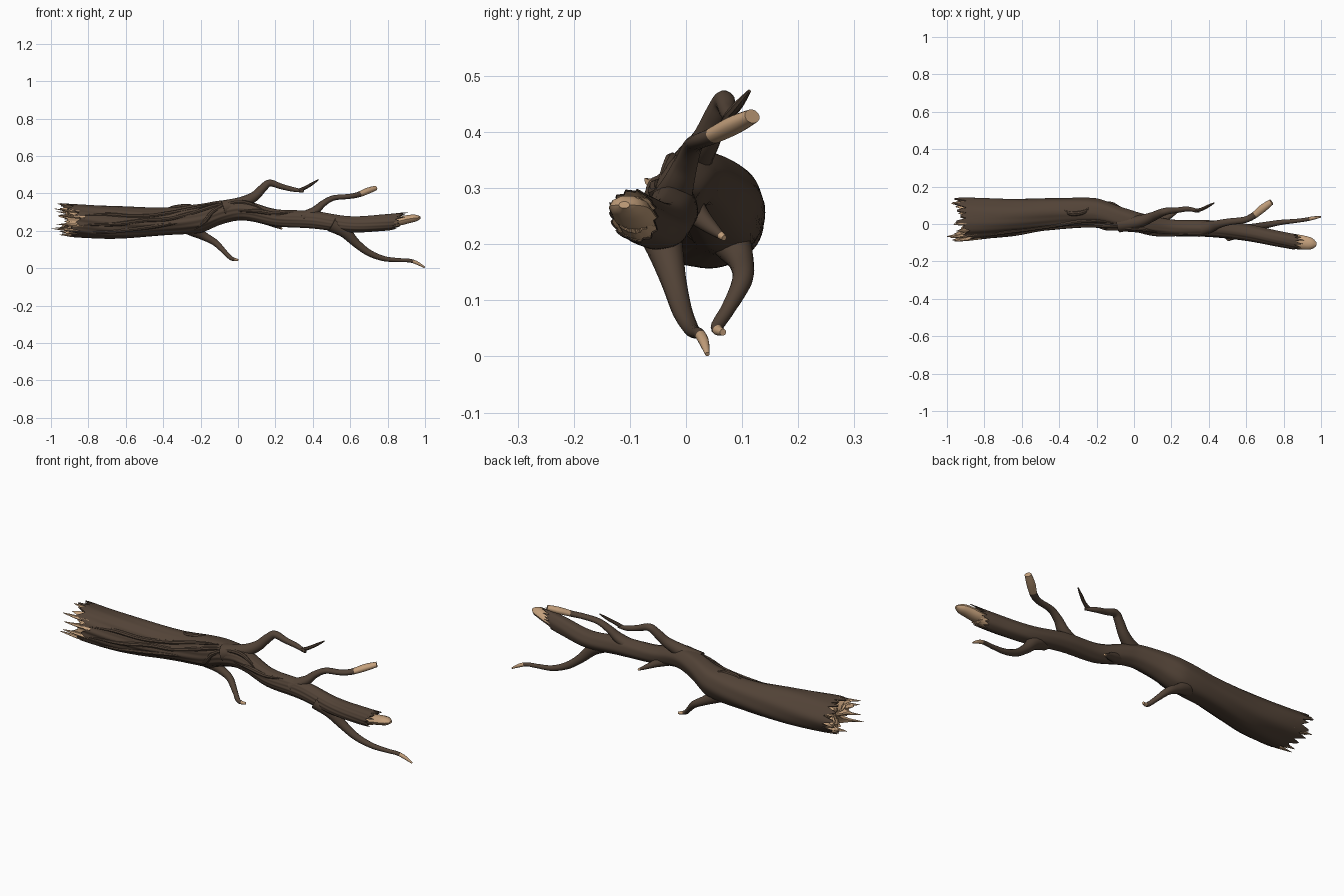
import bpy, bmesh, math, random
from mathutils import Vector

if "Cube" in bpy.data.objects:
    bpy.data.objects.remove(bpy.data.objects["Cube"])

random.seed(7)

def material(name, colour):
    m = bpy.data.materials.new(name)
    m.diffuse_color = (*colour, 1)
    m.use_nodes = True
    m.node_tree.nodes["Principled BSDF"].inputs["Base Color"].default_value = m.diffuse_color
    return m

BARK = material("dark bark", (0.085, 0.056, 0.038))
WOOD = material("pale wood", (0.55, 0.35, 0.20))

def spline(points, t):
    """Catmull-Rom value of a list of tuples at t, in segments."""
    n = len(points) - 1
    t = min(max(t, 0), n - 1e-6)
    i = int(t)
    f = t - i
    a, b, c, d = (points[min(max(i + k, 0), n)] for k in (-1, 0, 1, 2))
    return [q + 0.5 * f * (r - p + f * (2*p - 5*q + 4*r - s + f * (3*(q - r) + s - p)))
            for p, q, r, s in zip(a, b, c, d)]

def loft(name, rings, row_mats):
    """Skin closed rings of points, capping both ends."""
    bm = bmesh.new()
    rows = [[bm.verts.new(p) for p in ring] for ring in rings]
    n = len(rows[0])
    for k in range(len(rows) - 1):
        for j in range(n):
            f = bm.faces.new((rows[k][j], rows[k][(j+1) % n], rows[k+1][(j+1) % n], rows[k+1][j]))
            f.material_index = row_mats[k]
    bm.faces.new(rows[0]).material_index = row_mats[0]
    bm.faces.new(rows[-1]).material_index = row_mats[-1]
    bmesh.ops.recalc_face_normals(bm, faces=bm.faces)
    me = bpy.data.meshes.new(name)
    bm.to_mesh(me)
    bm.free()
    me.materials.append(BARK)
    me.materials.append(WOOD)
    ob = bpy.data.objects.new(name, me)
    bpy.context.collection.objects.link(ob)
    bpy.context.view_layer.objects.active = ob
    ob.select_set(True)
    bpy.ops.object.shade_smooth_by_angle(angle=math.radians(40))
    ob.select_set(False)

def tube(name, pts, pale_from=9, sides=14, steps=6, flat=1.0):
    """Tapered tube through (x, y, z, radius); pale beyond x = pale_from."""
    total = (len(pts) - 1) * steps
    vals = [spline(pts, k / steps) for k in range(total + 1)]
    rings, mats = [], []
    for k, v in enumerate(vals):
        p = Vector(v[:3])
        tan = (Vector(vals[min(k+1, total)][:3]) - Vector(vals[max(k-1, 0)][:3])).normalized()
        side = tan.cross(Vector((0, 0, 1))).normalized()
        up = side.cross(tan)
        r = max(v[3], 0.001)
        rings.append([p + r * (math.cos(a) * side + flat * math.sin(a) * up)
                      for a in (2 * math.pi * j / sides for j in range(sides))])
        mats.append(1 if p.x > pale_from else 0)
    loft(name, rings, mats)

# Trunk sections: x, y, z, half width, half height
TRUNK = [(-1.05, .015, .268, .122, .084), (-.85, .025, .252, .112, .088),
         (-.65, .04, .243, .095, .087), (-.4, .06, .248, .08, .074),
         (-.2, .06, .267, .078, .077), (-.08, .03, .302, .065, .063),
         (.03, .007, .311, .052, .054), (.2, -.02, .27, .044, .046),
         (.4, -.025, .258, .044, .047), (.6, -.045, .233, .045, .043),
         (.8, -.083, .245, .042, .044), (.95, -.105, .262, .041, .04)]

def section(x):
    for i in range(len(TRUNK) - 1):
        if x <= TRUNK[i+1][0] or i == len(TRUNK) - 2:
            f = (x - TRUNK[i][0]) / (TRUNK[i+1][0] - TRUNK[i][0])
            return spline(TRUNK, i + f)[1:]

def surface(x, a, scale=1.0):
    """Point on the trunk; angle 0 is back, 90 degrees is up, 180 is front."""
    y, z, ry, rz = section(x)
    lump = 1 + .025 * math.sin(3*a + 5*x) + .015 * math.sin(7*a - 8*x)
    front = max(0, -math.cos(a))
    lump += .025 * front * math.sin(15*a + 4 * math.sin(4*x))
    return Vector((x, y + ry * scale * lump * math.cos(a), z + rz * scale * lump * math.sin(a)))

# Trunk with jagged bark rims and torn wood inside both ends
N = 72
ANG = [2 * math.pi * j / N for j in range(N)]

def jag(size):
    """Sawtooth splinter lengths around the rim."""
    out = []
    while len(out) < N:
        w, h = random.randint(3, 6), random.uniform(.35, 1) * size
        out += [h * (1 - abs(2 * k / w - 1)) for k in range(w)]
    return out[:N]

jl, jr, jc, jd = jag(.085), jag(.06), jag(.09), jag(.05)
left = [-.895 + .06 * max(0, -math.cos(a - .2)) - j for a, j in zip(ANG, jl)]
right = [.835 + .025 * math.sin(a) + j for a, j in zip(ANG, jr)]
rings = [[surface(-.89, a, .08) for a in ANG],
         [surface(-.89 - .7 * j, a, .35) for a, j in zip(ANG, jd)],
         [surface(-.88 - j, a, .6) for a, j in zip(ANG, jd)],
         [surface(-.88 - j, a, .84) for a, j in zip(ANG, jc)],
         [surface(-.80, a, .90) for a in ANG],
         [surface(x, a, .95) for x, a in zip(left, ANG)]]
mats = [1] * 5 + [0]
M = 90
for k in range(M + 1):
    rings.append([surface(l + (r - l) * k / M, a) for l, r, a in zip(left, right, ANG)])
    mats.append(0)
rings += [[surface(r, a, .93) for r, a in zip(right, ANG)],
          [surface(.81, a, .86) for a in ANG],
          [surface(.85 + .5 * j, a, .75) for a, j in zip(ANG, jd)],
          [surface(.87, a, .1) for a in ANG]]
mats[-1] = 0
mats += [1] * 4
loft("trunk", rings, mats)

# Broken heartwood tongue at the thin end
tube("end_splinter", [(.80, -.083, .243, .036), (.86, -.092, .25, .038), (.91, -.1, .262, .037),
                      (.95, -.106, .268, .030), (.975, -.11, .270, .010)], 0, sides=10, steps=3, flat=.62)

# Long splinters at the thick end
for i, (deg, tip, base) in enumerate([(222, -1.0, -.82), (200, -.97, -.83), (165, -.96, -.82),
                                      (140, -.98, -.84), (100, -.965, -.85), (30, -.97, -.85),
                                      (325, -.975, -.85), (265, -.955, -.85)]):
    a = math.radians(deg)
    p, q, e = surface(base, a, .88), surface((base + tip) / 2, a, .9), surface(tip, a, .95)
    tube(f"splinter_{i}", [(*p, .016), (*q, .013), (*e, .002)], -2, sides=6, steps=2, flat=.6)

# Branches
tube("lower_branch", [(-.30, .06, .245, .05), (-.24, .08, .205, .036), (-.18, .098, .17, .023),
                      (-.12, .1, .135, .018), (-.07, .075, .085, .013), (-.035, .055, .052, .011),
                      (.0, .066, .043, .006)], -.025)
tube("upper_branch", [(-.08, .0, .318, .045), (.02, .012, .348, .034), (.09, .035, .385, .026),
                      (.135, .055, .43, .022), (.17, .068, .455, .019), (.23, .074, .437, .015),
                      (.29, .08, .422, .013), (.35, .068, .412, .008)])
tube("upper_twig", [(.325, .07, .415, .010), (.36, .078, .43, .009), (.395, .095, .45, .008),
                    (.43, .113, .473, .003)], sides=8)
tube("forked_branch", [(.34, -.03, .268, .04), (.41, -.015, .305, .030), (.455, .0, .345, .022),
                       (.51, .012, .375, .018), (.59, .022, .383, .017), (.64, .045, .392, .018),
                       (.69, .085, .412, .021), (.735, .118, .428, .016)], .645, flat=.8)
tube("drooping_branch", [(.50, -.05, .235, .042), (.57, -.038, .195, .033), (.63, -.022, .135, .023),
                         (.70, -.007, .082, .018), (.78, .008, .051, .014), (.86, .016, .043, .011),
                         (.92, .024, .040, .010), (.96, .032, .026, .009), (.998, .038, .004, .004)], .93)
tube("short_stub", [(.10, .0, .275, .03), (.16, .025, .248, .019), (.20, .047, .228, .012),
                    (.235, .068, .211, .005)], .222)

# Raised bark folds: (x, angle in degrees) along the trunk surface
FOLDS = [[(-.85, 195), (-.65, 185), (-.5, 172), (-.38, 170), (-.25, 155), (-.12, 140), (.02, 120)],
         [(-.86, 160), (-.7, 150), (-.55, 155), (-.4, 145), (-.25, 128), (-.1, 118)],
         [(-.88, 222), (-.7, 215), (-.55, 205), (-.42, 195), (-.32, 190)],
         [(-.24, 235), (-.18, 200), (-.13, 165), (-.05, 140), (.05, 130), (.15, 150)],
         [(.0, 190), (.1, 170), (.2, 150), (.3, 130)],
         [(-.38, 75), (-.34, 95), (-.27, 90), (-.24, 70)]]
for i, fold in enumerate(FOLDS):
    pts = []
    for k, (x, deg) in enumerate(fold):
        r = .002 if k in (0, len(fold) - 1) else .011
        pts.append((*surface(x, math.radians(deg), .97), r))
    tube(f"bark_fold_{i}", pts, sides=8, steps=8)
